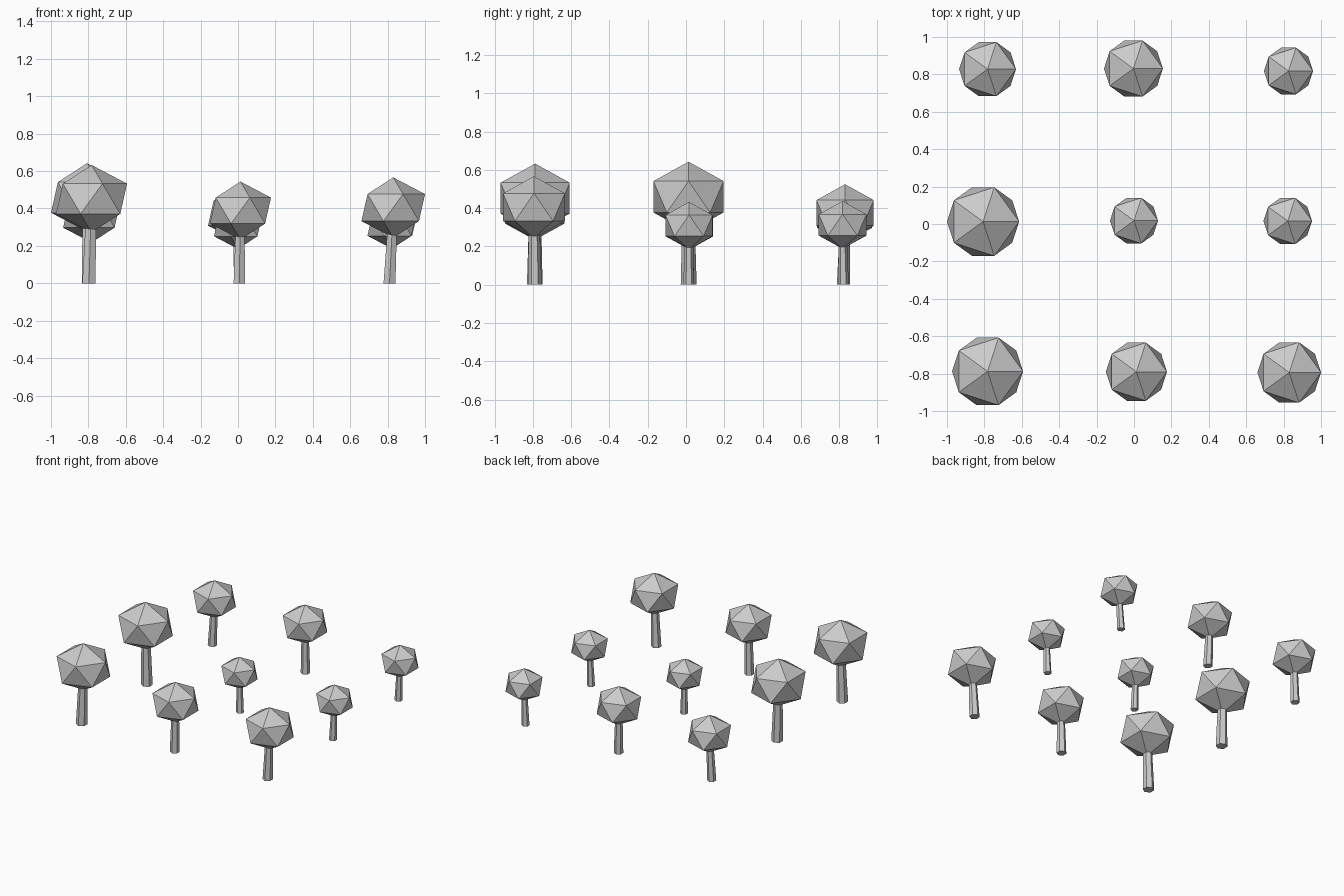
import bpy, bmesh
from mathutils import Matrix, Vector

if "Cube" in bpy.data.objects:
    bpy.data.objects.remove(bpy.data.objects["Cube"])

grey = bpy.data.materials.new("plain_grey")
grey.diffuse_color = (0.6, 0.6, 0.6, 1)
grey.use_nodes = True
grey.node_tree.nodes["Principled BSDF"].inputs["Base Color"].default_value = grey.diffuse_color


def add_object(name, bm):
    mesh = bpy.data.meshes.new(name)
    bm.to_mesh(mesh)
    bm.free()
    mesh.materials.append(grey)
    bpy.context.collection.objects.link(bpy.data.objects.new(name, mesh))


def tree(label, base, centre, r):
    cz, rz = 2.13 * r, 0.85 * r
    # squashed low-poly crown
    bm = bmesh.new()
    bmesh.ops.create_icosphere(bm, subdivisions=1, radius=1)
    for v in bm.verts:
        v.co = Vector((centre[0] + v.co.x * r, centre[1] + v.co.y * r, cz + v.co.z * rz))
    add_object("crown_" + label, bm)

    # six-sided tapered trunk, leaning from the grid point to the crown
    h = cz - 0.4 * rz
    bm = bmesh.new()
    bmesh.ops.create_cone(bm, cap_ends=True, segments=6, radius1=0.193 * r,
                          radius2=0.145 * r, depth=h,
                          matrix=Matrix.Translation((0, 0, h / 2)))
    for v in bm.verts:
        t = v.co.z / cz
        v.co.x += base[0] + (centre[0] - base[0]) * t
        v.co.y += base[1] + (centre[1] - base[1]) * t
    add_object("trunk_" + label, bm)


# trunk grid
columns = {"left": -0.797, "middle": 0.007, "right": 0.81}
rows = {"front": -0.79, "centre": 0.014, "back": 0.822}

# crown centre x, y and radius, per tree
crowns = {
    "front": [(-0.783, -0.788, 0.2122), (0.013, -0.790, 0.1825), (0.830, -0.794, 0.190)],
    "centre": [(-0.807, 0.013, 0.2155), (0.0, 0.018, 0.1435), (0.822, 0.016, 0.145)],
    "back": [(-0.783, 0.828, 0.170), (-0.003, 0.831, 0.176), (0.826, 0.818, 0.1465)],
}
for row, y in rows.items():
    for (col, x), (cx, cy, r) in zip(columns.items(), crowns[row]):
        tree(row + "_" + col, (x, y), (cx, cy), r)
